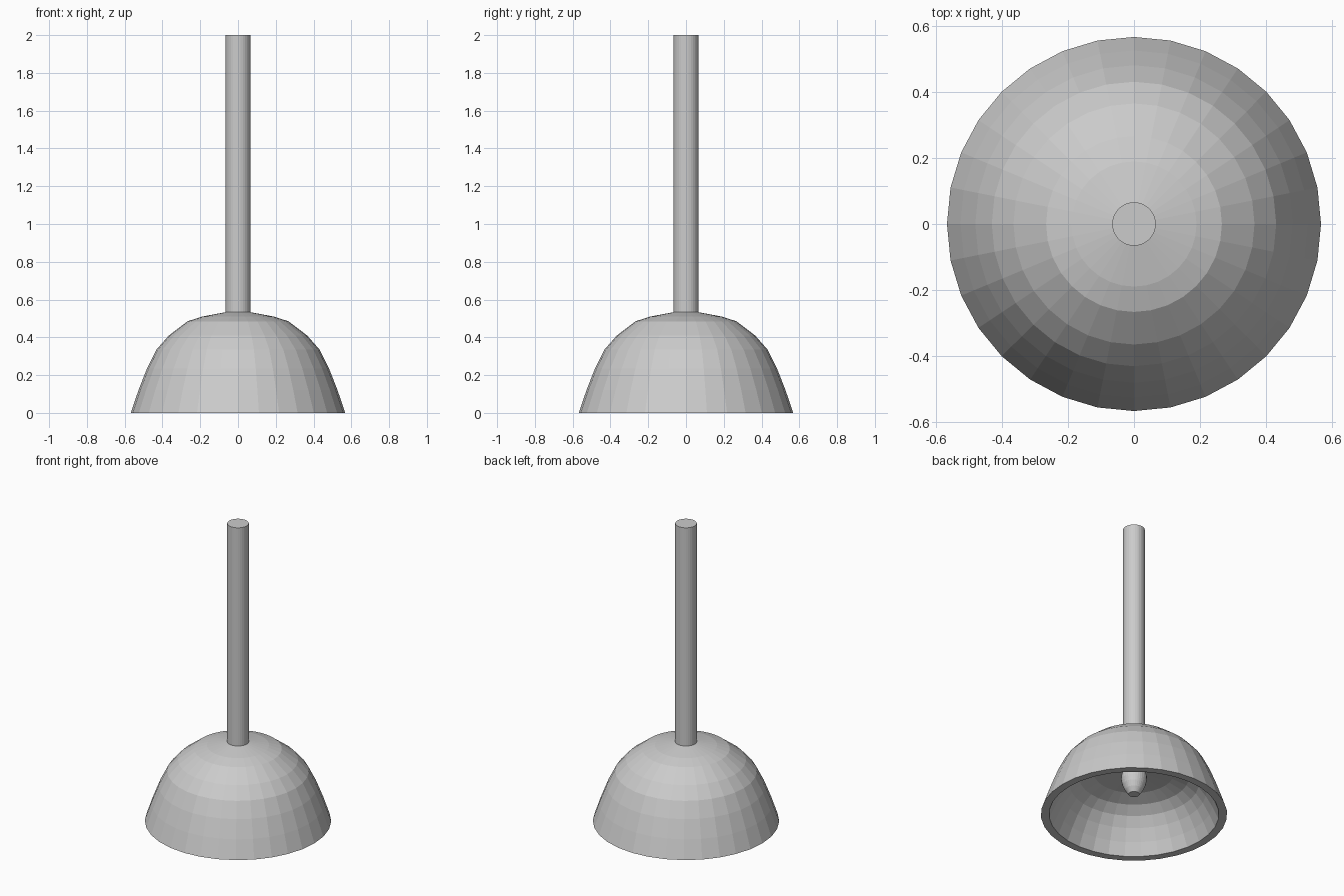
import bpy, bmesh
from math import cos, sin, pi

if "Cube" in bpy.data.objects:
    bpy.data.objects.remove(bpy.data.objects["Cube"])

SIDES = 32


def lathe(name, profile):
    """Revolve (radius, z) points about z and cap both ends."""
    bm = bmesh.new()
    rings = [[bm.verts.new((r * cos(2 * pi * i / SIDES), r * sin(2 * pi * i / SIDES), z))
              for i in range(SIDES)] for r, z in profile]
    for a, b in zip(rings, rings[1:]):
        for i in range(SIDES):
            j = (i + 1) % SIDES
            bm.faces.new((a[i], a[j], b[j], b[i]))
    bm.faces.new(rings[0])
    bm.faces.new(rings[-1])
    bmesh.ops.recalc_face_normals(bm, faces=bm.faces)
    mesh = bpy.data.meshes.new(name)
    bm.to_mesh(mesh)
    bm.free()
    obj = bpy.data.objects.new(name, mesh)
    bpy.context.collection.objects.link(obj)
    return obj


# Dome: crown down to the rim, then up a shallower inner bowl
outer = [(0.066, 0.533), (0.19, 0.51), (0.267, 0.485), (0.366, 0.41),
         (0.432, 0.335), (0.482, 0.235), (0.527, 0.12), (0.568, 0)]
inner = [(0.518, 0), (0.482, 0.08), (0.44, 0.155), (0.395, 0.215),
         (0.335, 0.26), (0.245, 0.29), (0.06, 0.305)]
lathe("bell_dome", outer + inner)

# Straight round handle
lathe("handle", [(0.066, 0.53), (0.066, 2.0)])

# Clapper: bulb hanging from the ceiling, tapering to a blunt tip
lathe("clapper", [(0.04, 0.34), (0.066, 0.305), (0.078, 0.265), (0.078, 0.24),
                  (0.07, 0.205), (0.055, 0.17), (0.034, 0.14)])
